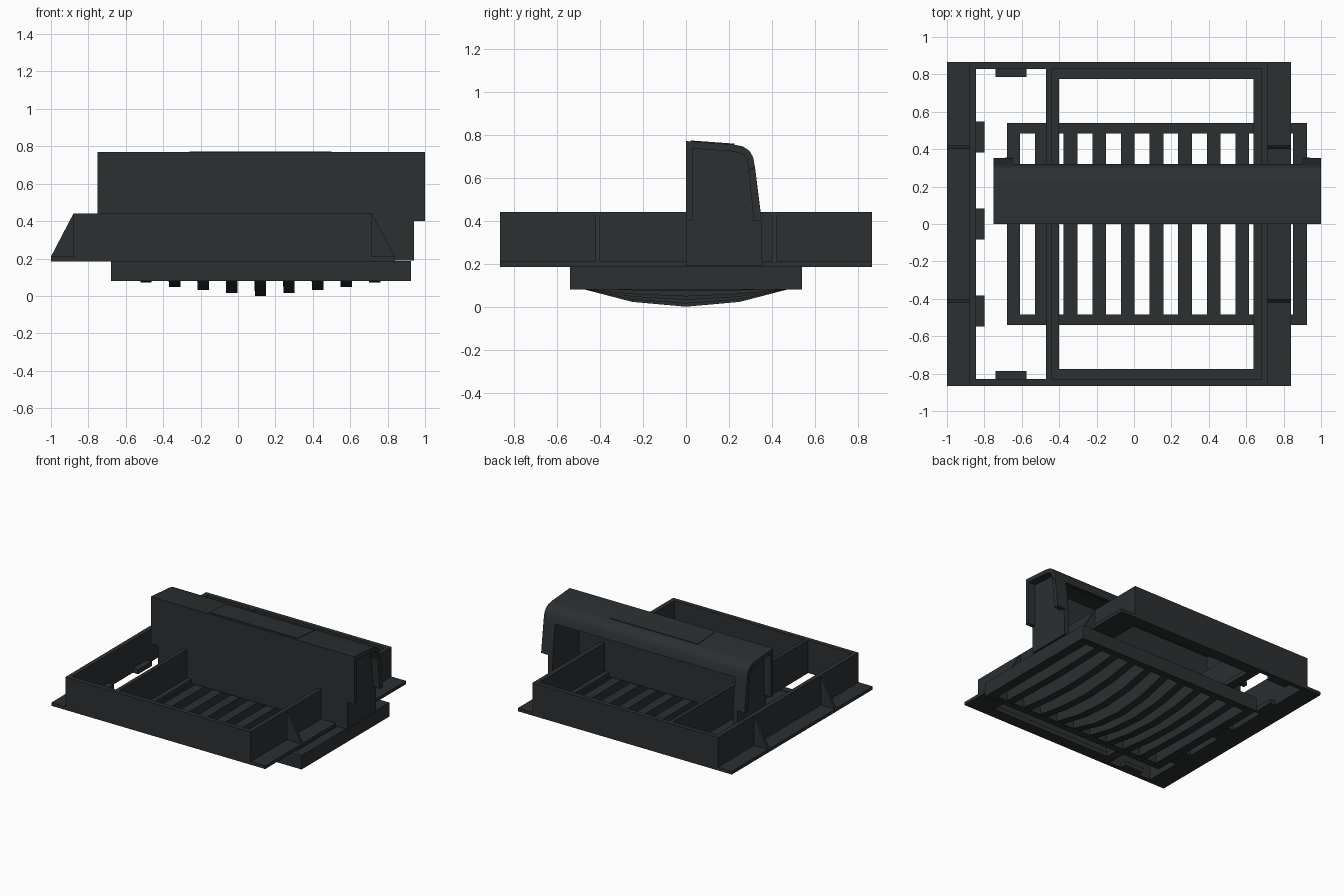
import bpy, bmesh
from mathutils import Vector

if "Cube" in bpy.data.objects:
    bpy.data.objects.remove(bpy.data.objects["Cube"])

iron = bpy.data.materials.new("dark_iron")
iron.diffuse_color = (0.025, 0.029, 0.031, 1)
iron.use_nodes = True
iron.node_tree.nodes["Principled BSDF"].inputs["Base Color"].default_value = iron.diffuse_color


def finish(name, bm):
    bmesh.ops.recalc_face_normals(bm, faces=bm.faces)
    me = bpy.data.meshes.new(name)
    bm.to_mesh(me)
    bm.free()
    ob = bpy.data.objects.new(name, me)
    bpy.context.collection.objects.link(ob)
    me.materials.append(iron)
    bpy.ops.object.select_all(action='DESELECT')
    ob.select_set(True)
    bpy.context.view_layer.objects.active = ob
    bpy.ops.object.shade_smooth_by_angle(angle=0.6)
    return ob


def add_prism(bm, pts, axis, a, b):
    """Extrude a 2D profile: (y,z) along x, (x,z) along y, (x,y) along z."""
    def put(p, t):
        u, v = p
        return {'x': (t, u, v), 'y': (u, t, v), 'z': (u, v, t)}[axis]
    face = bm.faces.new([bm.verts.new(put(p, a)) for p in pts])
    r = bmesh.ops.extrude_face_region(bm, geom=[face])
    d = Vector(put((0, 0), b - a))
    bmesh.ops.translate(bm, vec=d, verts=[g for g in r['geom'] if isinstance(g, bmesh.types.BMVert)])


def add_box(bm, x0, x1, y0, y1, z0, z1):
    add_prism(bm, [(x0, y0), (x1, y0), (x1, y1), (x0, y1)], 'z', z0, z1)


def boxes(name, items):
    bm = bmesh.new()
    for b in items:
        add_box(bm, *b)
    return finish(name, bm)


def prism(name, pts, axis, a, b):
    bm = bmesh.new()
    add_prism(bm, pts, axis, a, b)
    return finish(name, bm)


# Frame: upright walls round the rim and beside the grate opening
Z0, ZF, ZT, Y = 0.185, 0.21, 0.44, 0.865
boxes("frame_walls", [
    (-0.88, 0.715, -Y, -0.83, Z0, ZT),
    (-0.88, 0.715, 0.83, Y, Z0, ZT),
    (-0.88, -0.845, -0.83, 0.83, Z0, ZT),
    (-0.47, -0.44, -0.83, 0.83, Z0, ZT),
    (0.68, 0.715, -0.83, 0.83, Z0, ZT)])

# Frame: side flanges and the ledge under the opening
boxes("frame_flanges", [(-1, -0.88, -Y, Y, Z0, ZF), (0.715, 0.84, -Y, Y, Z0, ZF)])
boxes("frame_ledge", [
    (-0.44, -0.40, -0.83, 0.83, Z0, ZF + 0.01),
    (0.64, 0.68, -0.83, 0.83, Z0, ZF + 0.01),
    (-0.40, 0.64, -0.83, -0.775, Z0, ZF + 0.01),
    (-0.40, 0.64, 0.775, 0.83, Z0, ZF + 0.01)])

# Frame: small support tabs in the side opening
boxes("frame_tabs",
      [(-0.845, -0.80, y - 0.083, y + 0.083, Z0, 0.22) for y in (-0.465, 0, 0.465)]
      + [(-0.74, -0.575, -0.83, -0.785, Z0, 0.22), (-0.74, -0.575, 0.785, 0.83, Z0, 0.22)])

# Frame: triangular ribs bracing the side walls
bm = bmesh.new()
for y in (-0.41, 0.41):
    add_prism(bm, [(-0.88, ZF), (-1, ZF), (-0.88, ZT)], 'y', y - 0.01, y + 0.01)
    add_prism(bm, [(0.715, ZF), (0.84, ZF), (0.715, ZT)], 'y', y - 0.01, y + 0.01)
finish("frame_ribs", bm)

# Grate: slightly tapered border
boxes("grate_border", [
    (-0.68, -0.61, -0.54, 0.54, 0.08, 0.188),
    (0.85, 0.925, -0.54, 0.54, 0.08, 0.188),
    (-0.61, 0.85, -0.54, -0.485, 0.08, 0.188),
    (-0.61, 0.85, 0.485, 0.54, 0.08, 0.188)])

# Grate: bars with bellied undersides, deepest in the middle
bm = bmesh.new()
for k in range(-4, 5):
    x = 0.12 + 0.153 * k
    lo = (0.0, 0.015, 0.032, 0.048, 0.072)[abs(k)]
    mid = lo + (0.09 - lo) * 0.25
    pts = [(-0.49, 0.183), (-0.49, 0.085), (-0.25, mid), (0, lo), (0.25, mid), (0.49, 0.085), (0.49, 0.183)]
    add_prism(bm, pts, 'x', x - 0.037, x + 0.037)
    for v in bm.verts:
        if abs(v.co.x - x) < 0.05 and v.co.z < 0.12:
            v.co.x = x + (v.co.x - x) * 0.82
finish("grate_bars", bm)

# Curb hood: front plate, narrower at the foot
prism("hood_front_plate",
      [(-0.69, 0.19), (0.94, 0.19), (0.94, 0.40), (1, 0.40), (1, 0.765), (-0.75, 0.765), (-0.75, 0.40), (-0.69, 0.40)],
      'y', 0, 0.03)

# Curb hood: rounded top with a short lip over the open back
outer = [(0, 0.77), (0.22, 0.754), (0.265, 0.745), (0.295, 0.725), (0.312, 0.695), (0.322, 0.64)]
inner = [(0.292, 0.645), (0.283, 0.685), (0.265, 0.71), (0.22, 0.722), (0.03, 0.735), (0, 0.735)]
prism("hood_top", outer + inner, 'x', -0.75, 1)

# Curb hood: end legs, each a recessed wall with a raised back rim
wall = [(0.01, 0.19), (0.01, 0.755), (0.22, 0.74), (0.265, 0.735), (0.29, 0.715),
        (0.305, 0.69), (0.318, 0.64), (0.35, 0.40), (0.355, 0.19)]
rim = [(0.322, 0.64), (0.352, 0.40), (0.315, 0.40), (0.290, 0.64)]
for side, s in (("left", -1), ("right", 1)):
    a, b, c = 0.125 + s * 0.775, 0.125 + s * 0.815, 0.125 + s * 0.875
    prism(f"hood_{side}_end_wall", wall, 'x', a, b)
    prism(f"hood_{side}_end_rim", rim, 'x', a, c)

# Curb hood: raised plain panel on top
prism("hood_top_panel", [(0.02, 0.765), (0.02, 0.773), (0.225, 0.758), (0.225, 0.75)], 'x', -0.26, 0.5)
